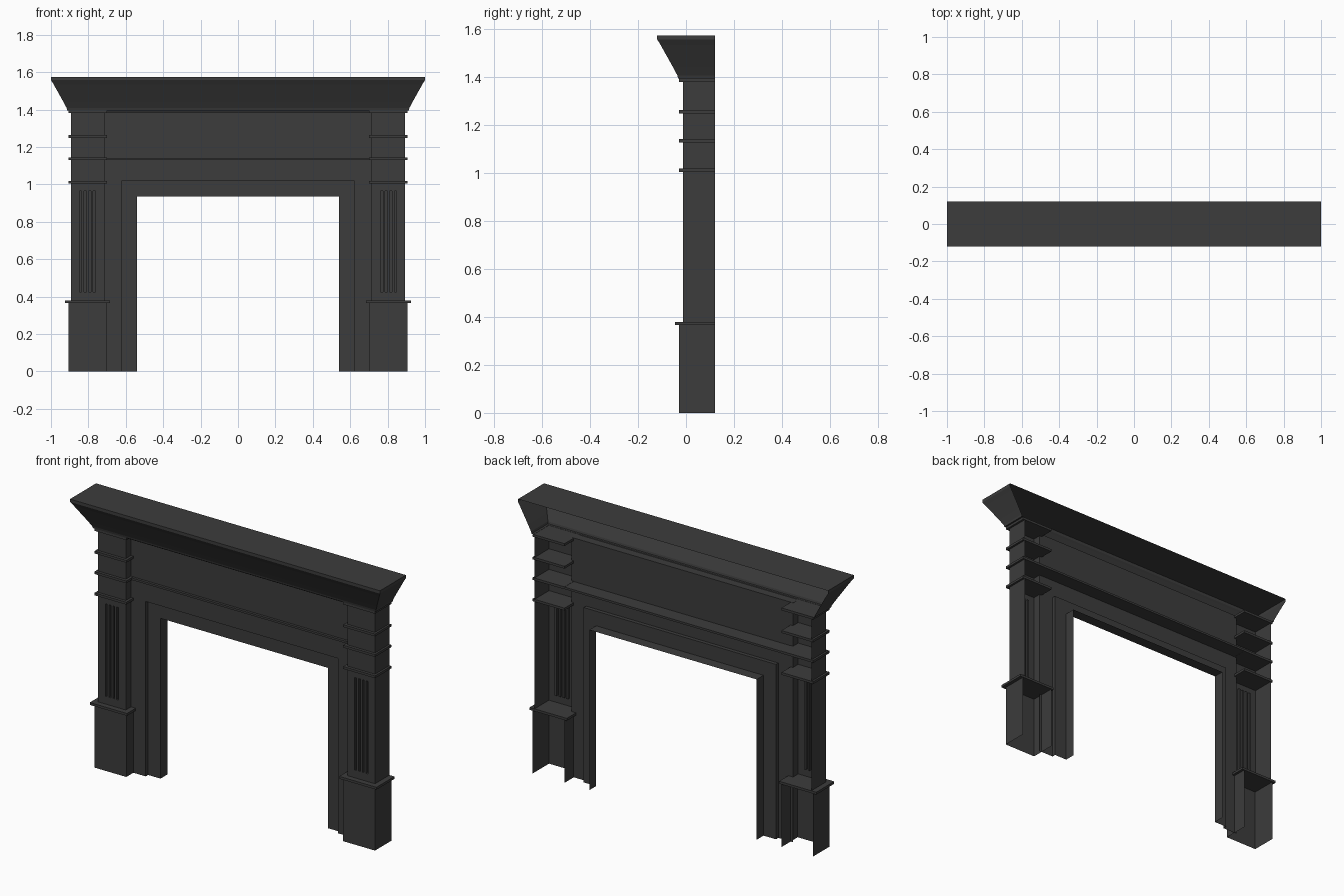
import bpy, bmesh

if "Cube" in bpy.data.objects:
    bpy.data.objects.remove(bpy.data.objects["Cube"])

BACK = 0.12      # wall plane, left open behind
PANEL_Y = 0.035  # recessed panel plane
FACE_Y = -0.013  # pilaster face

mat = bpy.data.materials.new("charcoal")
mat.diffuse_color = (0.045, 0.045, 0.045, 1)
mat.use_nodes = True
mat.node_tree.nodes["Principled BSDF"].inputs["Base Color"].default_value = mat.diffuse_color


def finish(name, bm, normals=True):
    bmesh.ops.remove_doubles(bm, verts=bm.verts, dist=1e-5)
    if normals:
        bmesh.ops.recalc_face_normals(bm, faces=bm.faces)
    me = bpy.data.meshes.new(name)
    bm.to_mesh(me)
    bm.free()
    me.materials.append(mat)
    ob = bpy.data.objects.new(name, me)
    bpy.context.collection.objects.link(ob)
    return ob


def mirror(ob):
    ob.modifiers.new("mirror", 'MIRROR').use_axis[0] = True
    return ob


def quad(bm, *pts):
    bm.faces.new([bm.verts.new(p) for p in pts])


def box(name, x0, x1, y0, y1, z0, z1):
    bm = bmesh.new()
    bmesh.ops.create_cube(bm, size=1)
    for v in bm.verts:
        v.co = (x0 + (v.co.x + .5) * (x1 - x0),
                y0 + (v.co.y + .5) * (y1 - y0),
                z0 + (v.co.z + .5) * (z1 - z0))
    return finish(name, bm)


def loft(bm, rings):
    """Join open rings of points into strips of quads."""
    rows = [[bm.verts.new(p) for p in r] for r in rings]
    for a, b in zip(rows, rows[1:]):
        for i in range(len(a) - 1):
            bm.faces.new((a[i], a[i + 1], b[i + 1], b[i]))
    return rows


def upright(bm, x0, x1, y, y_in, z0, z1):
    """Inner and outer side walls of a hollow post."""
    quad(bm, (x1, y, z0), (x1, BACK, z0), (x1, BACK, z1), (x1, y, z1))
    quad(bm, (x0, y_in, z0), (x0, y, z0), (x0, y, z1), (x0, y_in, z1))


# Flared cornice shelf, mitred on three sides, open at the back
bm = bmesh.new()
profile = [(0, 1.575), (0, 1.558), (.014, 1.535), (.066, 1.442), (.084, 1.408),
           (.087, 1.396), (.1, 1.396), (.106, 1.384)]
rows = loft(bm, [[(-1 + d, BACK, z), (-1 + d, -.12 + d, z),
                  (1 - d, -.12 + d, z), (1 - d, BACK, z)] for d, z in profile])
bm.faces.new(rows[0])
finish("cornice_shelf", bm)

# Stepped surround of the opening: panel, step, inner frame, jamb
bm = bmesh.new()
steps = [(.715, 1.135, PANEL_Y), (.62, 1.02, PANEL_Y), (.62, 1.02, .057),
         (.54, .935, .057), (.54, .935, BACK)]
loft(bm, [[(-w, y, 0), (-w, y, h), (w, y, h), (w, y, 0)] for w, h, y in steps])
finish("opening_surround", bm)

# Frieze panel with its top trim and the rail beneath
bm = bmesh.new()
quad(bm, (-.715, PANEL_Y, 1.135), (.715, PANEL_Y, 1.135),
     (.715, PANEL_Y, 1.396), (-.715, PANEL_Y, 1.396))
finish("frieze_panel", bm, False)
box("frieze_trim", -.715, .715, -.013, PANEL_Y, 1.384, 1.396)
box("frieze_rail", -.7, .7, .02, BACK, 1.13, 1.142)

# Fluted pilasters: face grid with sunk flutes, plus side walls
bm = bmesh.new()
x0, x1 = .715, .893
xs = [x0]
for i in range(4):
    xs += [.762 + i * .0245, .774 + i * .0245]
xs.append(x1)
zs = [.375, .425, .965, 1.39]
deep = FACE_Y + .014
for i, (a, b) in enumerate(zip(xs, xs[1:])):
    for j, (c, d) in enumerate(zip(zs, zs[1:])):
        if i % 2 and j == 1:
            f, g = FACE_Y, deep
            quad(bm, (a, g, c), (b, g, c), (b, g, d), (a, g, d))
            quad(bm, (a, f, c), (a, g, c), (a, g, d), (a, f, d))
            quad(bm, (b, g, c), (b, f, c), (b, f, d), (b, g, d))
            quad(bm, (a, f, c), (b, f, c), (b, g, c), (a, g, c))
            quad(bm, (a, g, d), (b, g, d), (b, f, d), (a, f, d))
        else:
            quad(bm, (a, FACE_Y, c), (b, FACE_Y, c), (b, FACE_Y, d), (a, FACE_Y, d))
upright(bm, x0, x1, FACE_Y, PANEL_Y, zs[0], zs[-1])
mirror(finish("fluted_pilaster", bm, False))

# Plinth blocks, hollow from behind and below
bm = bmesh.new()
quad(bm, (.7, -.03, 0), (.905, -.03, 0), (.905, -.03, .37), (.7, -.03, .37))
upright(bm, .7, .905, -.03, BACK, 0, .37)
mirror(finish("plinth_block", bm, False))
mirror(box("plinth_cap", .685, .925, -.045, BACK, .366, .38))

# Thin bands around the pilasters
for z in (1.012, 1.136, 1.256, 1.388):
    mirror(box("pilaster_band", .7, .905, -.03, BACK, z - .007, z + .007))
